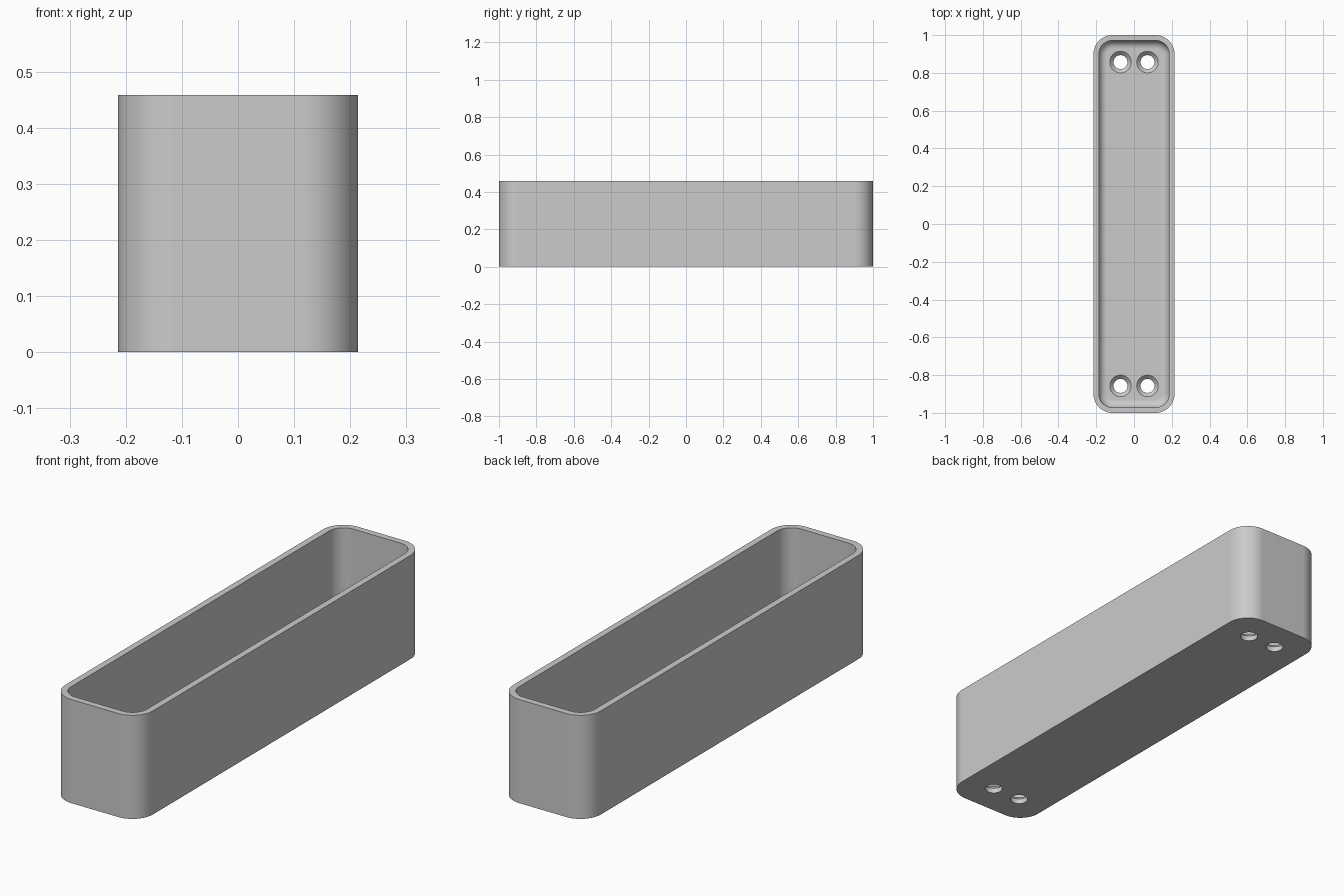
import bpy, bmesh
from math import sin, cos, pi, radians

cube = bpy.data.objects.get("Cube")
if cube:
    bpy.data.objects.remove(cube)

HALF_X, HALF_Y, HEIGHT = 0.2143, 1.0, 0.458
CORNER, WALL, FLOOR, FILLET = 0.1, 0.0286, 0.043, 0.043
HOLE_X, HOLE_Y, HOLE_R, SINK_R = 0.0714, 0.857, 0.037, 0.057
STEPS = 12

grey = bpy.data.materials.new("plain grey")
grey.use_nodes = True
grey.diffuse_color = (0.6, 0.6, 0.6, 1)
grey.node_tree.nodes["Principled BSDF"].inputs["Base Color"].default_value = (0.6, 0.6, 0.6, 1)


def rounded_ring(bm, inset, z):
    """Rounded rectangle of vertices, inset from the outer wall."""
    r = CORNER - inset
    cx, cy = HALF_X - CORNER, HALF_Y - CORNER
    ring = []
    for quarter, (sx, sy) in enumerate([(1, 1), (-1, 1), (-1, -1), (1, -1)]):
        for i in range(STEPS + 1):
            a = (quarter + i / STEPS) * pi / 2
            ring.append(bm.verts.new((sx * cx + r * cos(a), sy * cy + r * sin(a), z)))
    return ring


def circle_ring(bm, x, y, r, z, sides=48):
    return [bm.verts.new((x + r * cos(2 * pi * i / sides), y + r * sin(2 * pi * i / sides), z))
            for i in range(sides)]


def loft(bm, rings):
    """Skin a stack of rings and cap both ends."""
    for low, high in zip(rings, rings[1:]):
        for i in range(len(low)):
            j = (i + 1) % len(low)
            bm.faces.new((low[i], low[j], high[j], high[i]))
    bm.faces.new(rings[0][::-1])
    bm.faces.new(rings[-1])


def finish(bm, name):
    bmesh.ops.recalc_face_normals(bm, faces=bm.faces)
    mesh = bpy.data.meshes.new(name)
    bm.to_mesh(mesh)
    bm.free()
    mesh.materials.append(grey)
    obj = bpy.data.objects.new(name, mesh)
    bpy.context.collection.objects.link(obj)
    return obj


# Open tray: outer wall, flat rim, inner wall and filleted floor
bm = bmesh.new()
rings = [rounded_ring(bm, 0, 0), rounded_ring(bm, 0, HEIGHT), rounded_ring(bm, WALL, HEIGHT)]
for i in range(9):
    a = i / 8 * pi / 2
    rings.append(rounded_ring(bm, WALL + FILLET * (1 - cos(a)), FLOOR + FILLET * (1 - sin(a))))
loft(bm, rings)
tray = finish(bm, "tray")

# Countersunk screw holes, two at each end
bm = bmesh.new()
sink = SINK_R - HOLE_R
for x in (-HOLE_X, HOLE_X):
    for y in (-HOLE_Y, HOLE_Y):
        loft(bm, [circle_ring(bm, x, y, r, z) for r, z in (
            (HOLE_R, -0.05), (HOLE_R, FLOOR - sink), (SINK_R, FLOOR), (SINK_R, FLOOR + 0.05))])
cutter = finish(bm, "screw_hole_cutter")
cutter.hide_render = True

cut = tray.modifiers.new("screw holes", "BOOLEAN")
cut.operation, cut.solver, cut.object = "DIFFERENCE", "EXACT", cutter

bpy.ops.object.select_all(action="DESELECT")
tray.select_set(True)
bpy.context.view_layer.objects.active = tray
bpy.ops.object.modifier_apply(modifier=cut.name)
bpy.data.objects.remove(cutter)

# Smooth curves, crisp rims, flat panels
bpy.ops.object.shade_smooth_by_angle(angle=radians(30))
flat = tray.modifiers.new("flat panels", "WEIGHTED_NORMAL")
flat.keep_sharp = True
